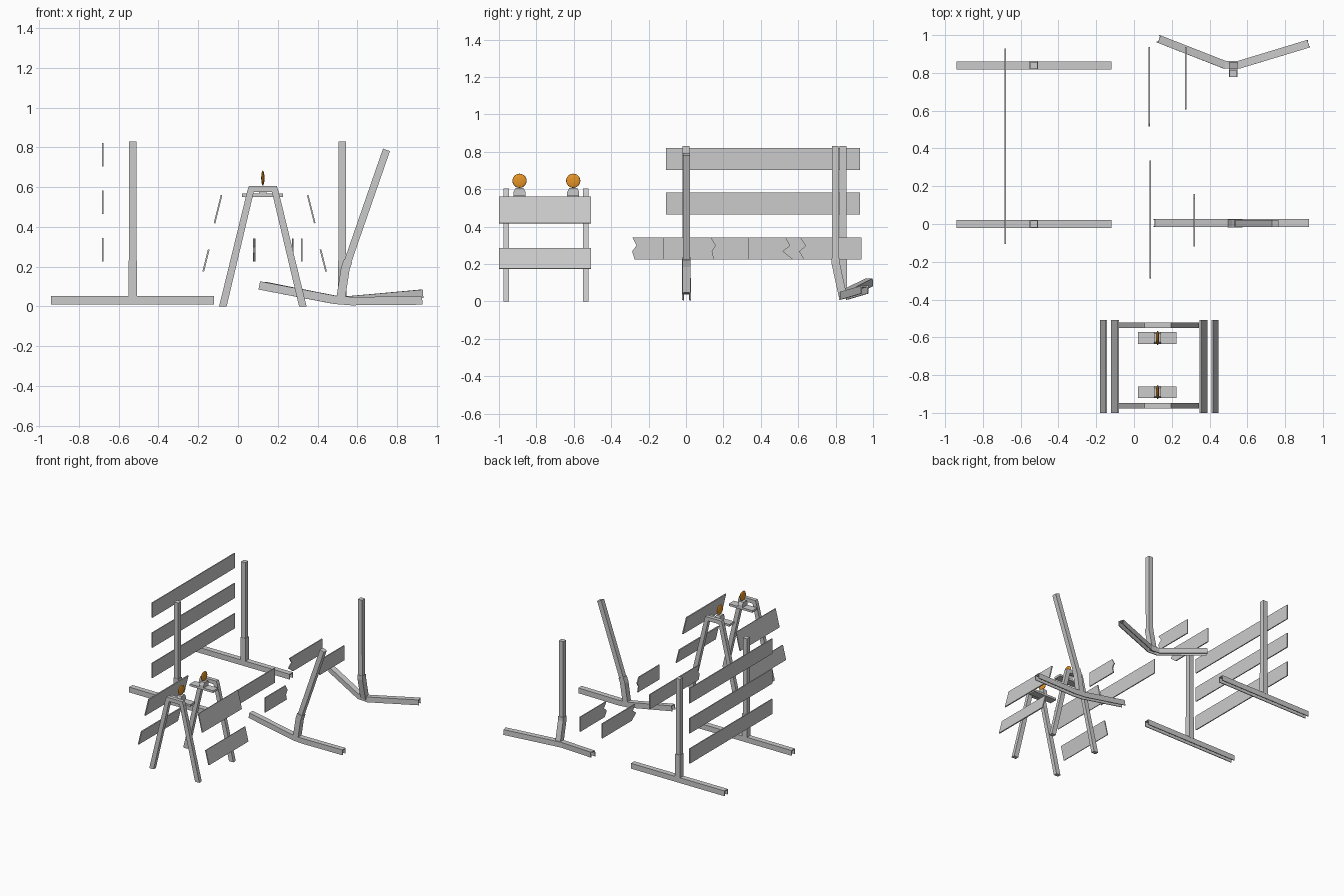
import bpy, bmesh, math
from mathutils import Vector

if "Cube" in bpy.data.objects:
    bpy.data.objects.remove(bpy.data.objects["Cube"])


def finish(bm, name, mat=None):
    bmesh.ops.recalc_face_normals(bm, faces=bm.faces)
    me = bpy.data.meshes.new(name)
    bm.to_mesh(me)
    bm.free()
    ob = bpy.data.objects.new(name, me)
    bpy.context.collection.objects.link(ob)
    if mat:
        me.materials.append(mat)
    return ob


def sweep(name, profile, path, ref):
    """Sweep a closed profile along a bent path."""
    bm = bmesh.new()
    pts = [Vector(p) for p in path]
    rings = []
    for i, p in enumerate(pts):
        t = Vector()
        if i > 0:
            t += (p - pts[i - 1]).normalized()
        if i < len(pts) - 1:
            t += (pts[i + 1] - p).normalized()
        t.normalize()
        side = Vector(ref).cross(t).normalized()
        up = t.cross(side)
        rings.append([bm.verts.new(p + side * u + up * v) for u, v in profile])
    n = len(profile)
    for a, b in zip(rings, rings[1:]):
        for i in range(n):
            j = (i + 1) % n
            bm.faces.new((a[i], a[j], b[j], b[i]))
    bm.faces.new(rings[0])
    bm.faces.new(rings[-1])
    return finish(bm, name)


def extrude(name, outline, offset):
    """Extrude a flat 3D outline by an offset vector."""
    bm = bmesh.new()
    face = bm.faces.new([bm.verts.new(p) for p in outline])
    ext = bmesh.ops.extrude_face_region(bm, geom=[face])["geom"]
    bmesh.ops.translate(bm, vec=offset,
                        verts=[g for g in ext if isinstance(g, bmesh.types.BMVert)])
    return finish(bm, name)


def square(r):
    return [(-r, -r), (r, -r), (r, r), (-r, r)]


def box(name, lo, hi):
    return extrude(name, [(lo[0], lo[1], lo[2]), (hi[0], lo[1], lo[2]),
                          (hi[0], hi[1], lo[2]), (lo[0], hi[1], lo[2])],
                   (0, 0, hi[2] - lo[2]))


# Open-bottomed channel section of the base rails
W, T = 0.021, 0.006
CHANNEL = [(-W, -W), (-W, W), (W, W), (W, -W), (W - T, -W), (W - T, W - T),
           (-W + T, W - T), (-W + T, -W)]
X, Y, Z = (1, 0, 0), (0, 1, 0), (0, 0, 1)

# Intact barricade: two skids with sleeved posts
for tag, y in (("front", 0.0), ("back", 0.84)):
    sweep(f"intact_base_{tag}", CHANNEL, [(-0.94, y, 0.03), (-0.12, y, 0.03)], Z)
    sweep(f"intact_sleeve_{tag}", square(0.022), [(-0.53, y, 0.045), (-0.53, y, 0.23)], Y)
    sweep(f"intact_post_{tag}", square(0.0185), [(-0.53, y, 0.05), (-0.53, y, 0.83)], Y)

# Intact barricade: three boards
for i, z in enumerate((0.225, 0.465, 0.703)):
    box(f"intact_board_{i}", (-0.685, -0.107, z), (-0.677, 0.93, z + 0.118))

# Broken barricade: bent skids
sweep("bent_base_front", CHANNEL, [(0.107, 0.005, 0.105), (0.49, 0.005, 0.032),
                                   (0.57, 0.005, 0.026), (0.927, 0.005, 0.029)], Z)
sweep("bent_base_back", CHANNEL, [(0.13, 0.98, 0.102), (0.48, 0.843, 0.034),
                                  (0.555, 0.843, 0.03), (0.925, 0.955, 0.063)], Z)

# Broken barricade: bent sleeves and leaning posts
sweep("bent_sleeve_front", square(0.022), [(0.517, 0.003, 0.04), (0.54, 0.003, 0.19),
                                           (0.554, 0.003, 0.23)], Y)
sweep("leaning_post_front", square(0.0185), [(0.54, 0.003, 0.19), (0.747, 0.003, 0.787)], Y)
sweep("bent_sleeve_back", square(0.022), [(0.525, 0.838, 0.03), (0.525, 0.801, 0.2),
                                          (0.525, 0.8, 0.23)], Y)
sweep("leaning_post_back", square(0.0185), [(0.525, 0.8, 0.19), (0.525, 0.798, 0.83)], Y)

# Broken barricade: snapped boards, straight end y and jagged end ys from top down
snapped = [(0.085, 0.337, (-0.285, -0.265, -0.288, -0.275)),
           (0.32, -0.12, (0.135, 0.16, 0.14, 0.15)),
           (0.08, 0.937, (0.53, 0.555, 0.515, 0.57)),
           (0.275, 0.937, (0.61, 0.64, 0.605, 0.63))]
for i, (x, end, jag) in enumerate(snapped):
    zs = (0.341, 0.298, 0.268, 0.225)
    outline = [(x - 0.004, y, z) for y, z in zip(jag, zs)]
    outline += [(x - 0.004, end, 0.225), (x - 0.004, end, 0.341)]
    extrude(f"snapped_board_{i}", outline, (0.008, 0, 0))

# Trestle: two A-shaped frames
CX = 0.125
half_outer = [(0.22, 0), (0.078, 0.582), (0.07, 0.604)]
half_inner = [(0.046, 0.574), (0.182, 0)]
outline = half_outer + [(-x, z) for x, z in reversed(half_outer)]
outline += [(-x, z) for x, z in reversed(half_inner)] + half_inner
for tag, y in (("front", -0.977), ("back", -0.551)):
    extrude(f"trestle_frame_{tag}", [(CX + x, y, z) for x, z in outline], (0, 0.03, 0))

# Trestle: sloping boards on both sides
for side in (-1, 1):
    for tag, d0, d1, z0, z1 in (("upper", 0.252, 0.217, 0.417, 0.56),
                                ("lower", 0.309, 0.281, 0.174, 0.287)):
        quad = [(d0 - 0.004, z0), (d0 + 0.004, z0 + 0.002),
                (d1 + 0.004, z1), (d1 - 0.004, z1 - 0.002)]
        extrude(f"trestle_board_{tag}_{'left' if side < 0 else 'right'}",
                [(0.134 + side * d, -1.0, z) for d, z in quad], (0, 0.493, 0))

# Warning lamps: shelf, chamfered housing and lens
orange = bpy.data.materials.new("lamp_orange")
orange.diffuse_color = (0.8, 0.3, 0.02, 1)
orange.use_nodes = True
orange.node_tree.nodes["Principled BSDF"].inputs["Base Color"].default_value = orange.diffuse_color
for tag, y in (("front", -0.89), ("back", -0.603)):
    box(f"lamp_shelf_{tag}", (0.02, y - 0.031, 0.55), (0.226, y + 0.031, 0.567))
    housing = [(-0.032, 0.565), (0.032, 0.565), (0.032, 0.585), (0.022, 0.606),
               (-0.022, 0.606), (-0.032, 0.585)]
    extrude(f"lamp_housing_{tag}", [(0.106, y + dy, z) for dy, z in housing], (0.037, 0, 0))
    bpy.ops.mesh.primitive_uv_sphere_add(segments=24, ring_count=8, radius=0.038,
                                         location=(CX, y, 0.645),
                                         rotation=(0, math.pi / 2, 0))
    lens = bpy.context.object
    lens.name = f"lamp_lens_{tag}"
    lens.scale = (1, 1, 0.22)
    lens.data.materials.append(orange)
    bpy.ops.object.shade_smooth_by_angle()
